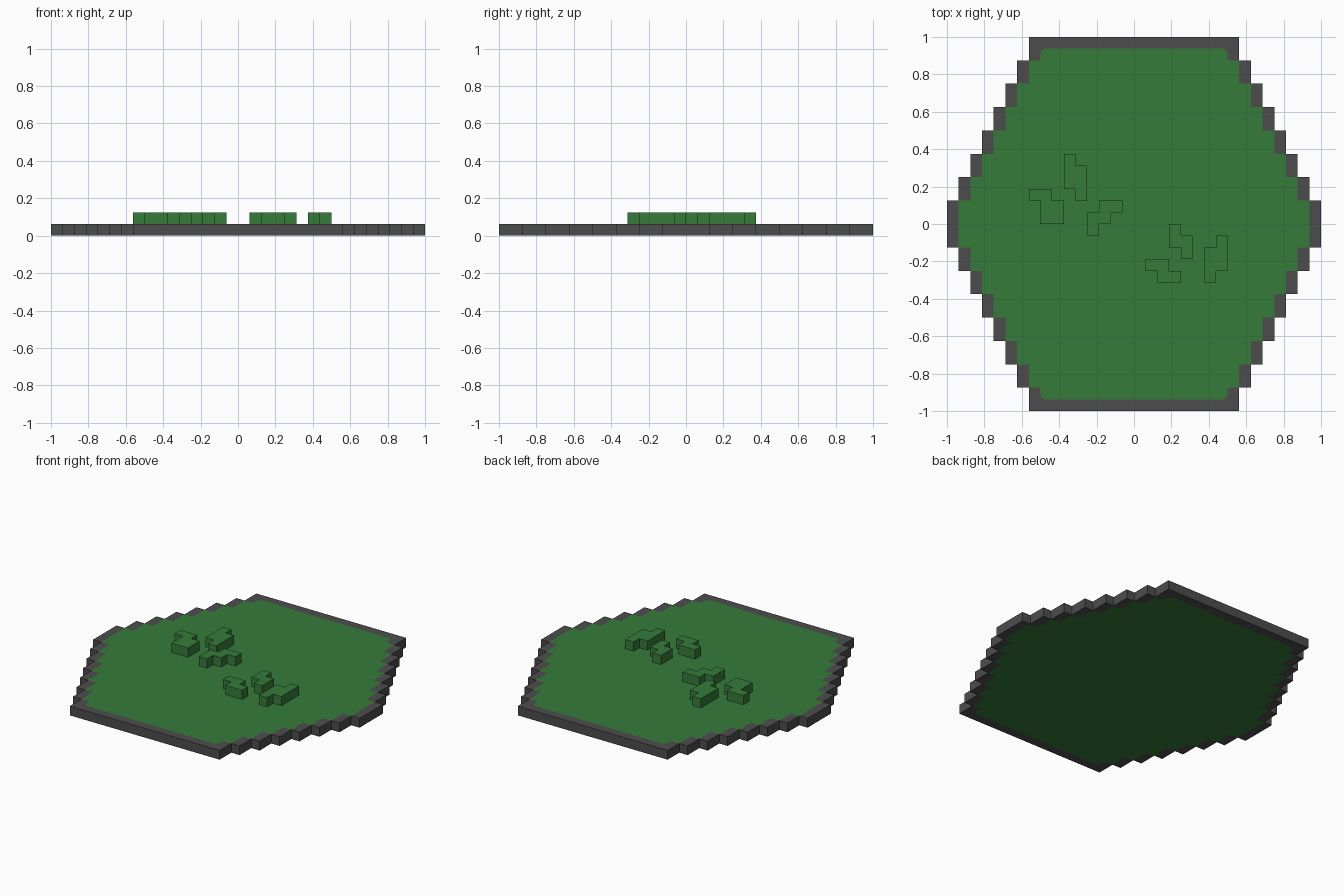
import bpy
import bmesh

U = 1 / 16          # one block of the grid
CHAMFER = 0.3       # cut corners of the lawn, in blocks

cube = bpy.data.objects.get("Cube")
if cube:
    bpy.data.objects.remove(cube, do_unlink=True)


def material(name, rgb):
    mat = bpy.data.materials.new(name)
    mat.use_nodes = True
    mat.diffuse_color = (*rgb, 1)
    mat.node_tree.nodes["Principled BSDF"].inputs["Base Color"].default_value = (*rgb, 1)
    return mat


def prisms(name, outlines, z0, z1, mat):
    """Extrude flat outlines, given in blocks, into one object."""
    bm = bmesh.new()
    for outline in outlines:
        low = [bm.verts.new((x * U, y * U, z0 * U)) for x, y in outline]
        high = [bm.verts.new((x * U, y * U, z1 * U)) for x, y in outline]
        bm.faces.new(low)
        bm.faces.new(high)
        for i in range(len(low)):
            k = (i + 1) % len(low)
            bm.faces.new((low[i], low[k], high[k], high[i]))
    bmesh.ops.recalc_face_normals(bm, faces=bm.faces)
    mesh = bpy.data.meshes.new(name)
    bm.to_mesh(mesh)
    bm.free()
    mesh.materials.append(mat)
    obj = bpy.data.objects.new(name, mesh)
    bpy.context.collection.objects.link(obj)
    return obj


def flip(points, sx, sy):
    return [(x * sx, y * sy) for x, y in points]


def rect(x0, x1, y0, y1):
    return [(x0, y0), (x1, y0), (x1, y1), (x0, y1)]


green = material("grass green", (0.037, 0.198, 0.044))
grey = material("dark grey", (0.074, 0.073, 0.074))

# Lawn: a stepped hexagon, one quarter mirrored round
quarter = [(15, 2)]
for j in range(1, 7):
    quarter += [(15 - j, 2 * j), (15 - j, 2 * j + 2)]
quarter += [(8, 14), (8, 15 - CHAMFER), (8 - CHAMFER, 15)]
lawn = (quarter + flip(quarter, -1, 1)[::-1]
        + flip(quarter, -1, -1) + flip(quarter, 1, -1)[::-1])
prisms("lawn", [lawn], 0, 1, green)

# Rim: stepped side blocks and a bracket along the front and back
blocks = [rect(s * 15, s * 16, -2, 2) for s in (-1, 1)]
for j in range(1, 7):
    step = rect(15 - j, 16 - j, 2 * j, 2 * j + 2)
    blocks += [flip(step, sx, sy) for sx in (-1, 1) for sy in (-1, 1)]
half = [(8 - CHAMFER, 15), (8, 15 - CHAMFER), (8, 14), (9, 14), (9, 16)]
bracket = half + flip(half, -1, 1)[::-1]
blocks += [bracket, flip(bracket, 1, -1)]
prisms("rim", blocks, 0, 1, grey)

# Raised hedges on the lawn
hedges = {
    "hedge_west": [(-9, 3), (-7, 3), (-7, 2), (-6, 2), (-6, 0), (-8, 0), (-8, 2), (-9, 2)],
    "hedge_north": [(-6, 6), (-5, 6), (-5, 5), (-4, 5), (-4, 2), (-5, 2), (-5, 3), (-6, 3)],
    "hedge_middle": [(-3, 2), (-1, 2), (-1, 1), (-2, 1), (-2, 0), (-3, 0),
                     (-3, -1), (-4, -1), (-4, 1), (-3, 1)],
    "hedge_centre": [(3, 0), (4, 0), (4, -1), (5, -1), (5, -3), (4, -3), (4, -2), (3, -2)],
    "hedge_east": [(7, -1), (8, -1), (8, -4), (7, -4), (7, -5), (6, -5), (6, -2), (7, -2)],
    "hedge_south": [(1, -3), (3, -3), (3, -4), (4, -4), (4, -5), (2, -5), (2, -4), (1, -4)],
}
for name, outline in hedges.items():
    prisms(name, [outline], 1, 2, green)
